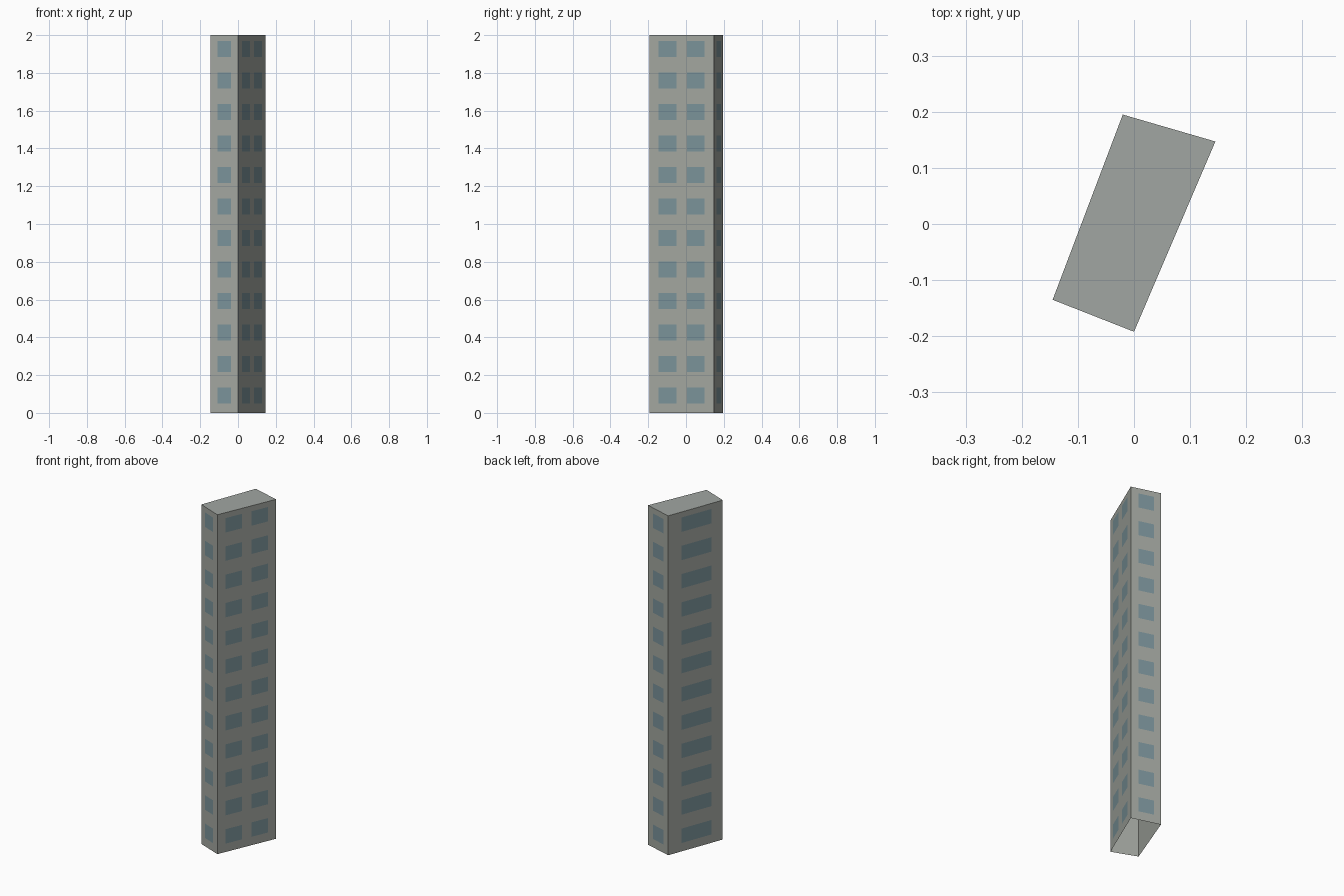
import bpy
import bmesh
from mathutils import Vector

cube = bpy.data.objects.get("Cube")
if cube:
    bpy.data.objects.remove(cube, do_unlink=True)


def material(name, rgb):
    mat = bpy.data.materials.new(name)
    mat.use_nodes = True
    colour = (*rgb, 1.0)
    mat.diffuse_color = colour
    mat.node_tree.nodes["Principled BSDF"].inputs["Base Color"].default_value = colour
    return mat


def build(name, bm, *mats):
    mesh = bpy.data.meshes.new(name)
    bm.to_mesh(mesh)
    bm.free()
    for mat in mats:
        mesh.materials.append(mat)
    obj = bpy.data.objects.new(name, mesh)
    bpy.context.collection.objects.link(obj)
    return obj


concrete = material("concrete grey", (0.37, 0.388, 0.354))
roofing = material("roof grey", (0.356, 0.381, 0.361))
glass = material("window blue", (0.198, 0.295, 0.325))

HEIGHT = 2.0
FLOORS = 12
STOREY = HEIGHT / FLOORS
SILL, LINTEL = 0.05, 0.135
PROUD = 0.0015

# Skewed footprint, counterclockwise from the front right corner
corners = [Vector(p) for p in
           ((-0.145, -0.135, 0), (0.0, -0.192, 0), (0.145, 0.147, 0), (-0.02, 0.195, 0))]

# Window spans along each wall, as fractions of its length
spans = [
    [(0.25, 0.75)],                  # narrow front wall
    [(0.14, 0.42), (0.58, 0.86)],    # long wall with paired windows
    [(0.25, 0.77)],                  # narrow back wall
    [(0.24, 0.79)],                  # long wall with wide windows
]

# Tower shell: walls and roof, open underneath
bm = bmesh.new()
base = [bm.verts.new(c) for c in corners]
top = [bm.verts.new(c + Vector((0, 0, HEIGHT))) for c in corners]
for i in range(4):
    j = (i + 1) % 4
    bm.faces.new((base[i], base[j], top[j], top[i]))
bm.faces.new(top).material_index = 1
build("tower_shell", bm, concrete, roofing)

# Window panes on every storey of each wall
for i, name in enumerate(("front", "left", "back", "right")):
    start, end = corners[i], corners[(i + 1) % 4]
    along = end - start
    offset = along.cross(Vector((0, 0, 1))).normalized() * PROUD
    bm = bmesh.new()
    for floor in range(FLOORS):
        low, high = floor * STOREY + SILL, floor * STOREY + LINTEL
        for a, b in spans[i]:
            outline = ((a, low), (b, low), (b, high), (a, high))
            bm.faces.new([bm.verts.new(start + along * t + offset + Vector((0, 0, z)))
                          for t, z in outline])
    build(name + "_windows", bm, glass)
